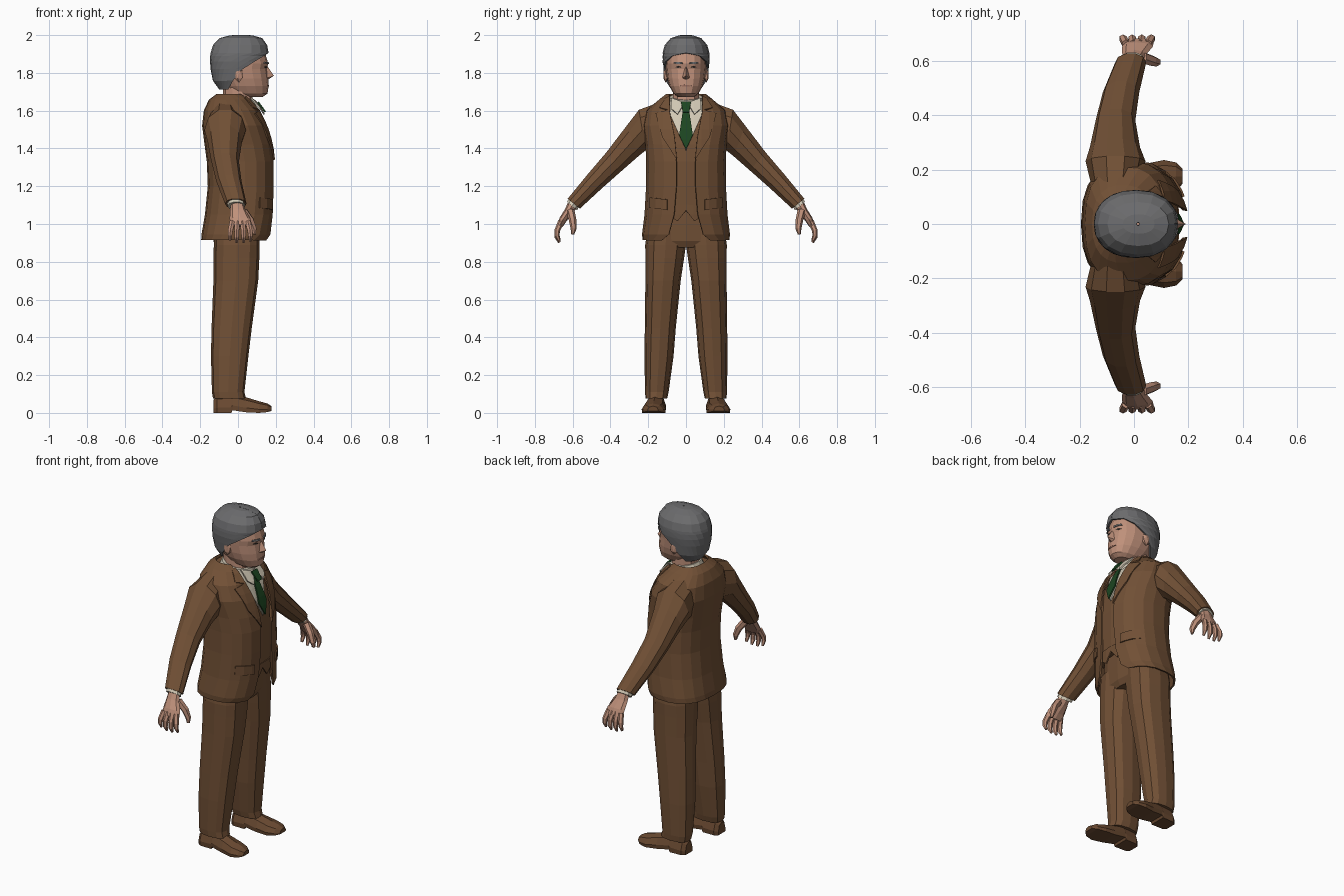
import bpy, bmesh, math
from mathutils import Vector, Matrix

if "Cube" in bpy.data.objects:
    bpy.data.objects.remove(bpy.data.objects["Cube"])

def mat(name, *c):
    m = bpy.data.materials.new(name)
    m.diffuse_color = (*c, 1)
    m.use_nodes = True
    m.node_tree.nodes["Principled BSDF"].inputs["Base Color"].default_value = m.diffuse_color
    return m

BROWN = mat("brown_suit", .165, .08, .036)
SHOE = mat("shoe_brown", .14, .066, .03)
SKIN = mat("skin", .52, .28, .195)
LIP = mat("lip", .36, .17, .125)
HAIR = mat("grey_hair", .15, .15, .155)
SHIRT = mat("cream_shirt", .64, .58, .46)
TIE = mat("green_tie", .012, .06, .015)
DARK = mat("dark_eye", .04, .03, .025)

def finish(name, bm, m, mirror=False, thick=0):
    bmesh.ops.recalc_face_normals(bm, faces=bm.faces[:])
    me = bpy.data.meshes.new(name)
    bm.to_mesh(me)
    bm.free()
    me.materials.append(m)
    o = bpy.data.objects.new(name, me)
    bpy.context.collection.objects.link(o)
    if thick:
        s = o.modifiers.new("thickness", 'SOLIDIFY')
        s.thickness, s.offset = thick, 0
    if mirror:
        k = o.modifiers.new("mirror", 'MIRROR')
        k.use_axis = (False, True, False)
        k.use_mirror_merge = False
    return o

def loft(bm, rings, closed=True):
    vs = [[bm.verts.new(p) for p in r] for r in rings]
    n = len(vs[0])
    for a, b in zip(vs, vs[1:]):
        for i in range(n if closed else n - 1):
            j = (i + 1) % n
            bm.faces.new((a[i], a[j], b[j], b[i]))
    if closed:
        bm.faces.new(vs[0])
        bm.faces.new(vs[-1])

def power(v, p):
    return math.copysign(abs(v) ** p, v)

def z_ring(z, x0, x1, y0, y1, n, e, tilt=0, opening=None):
    """Superellipse at height z; an opening angle leaves a gap at the front."""
    p, pts = 2 / e, []
    for i in range(n):
        a = 2 * math.pi * i / n if opening is None else \
            opening + (2 * math.pi - 2 * opening) * i / (n - 1)
        dx = (x1 - x0) / 2 * power(math.cos(a), p)
        y = (y0 + y1) / 2 + (y1 - y0) / 2 * power(math.sin(a), p)
        pts.append(((x0 + x1) / 2 + dx, y, z - tilt * dx))
    return pts

def solid(name, table, m, n=14, e=2.2, tilt=0):
    bm = bmesh.new()
    loft(bm, [z_ring(z, x0, x1, -w, w, n, e, tilt) for z, x0, x1, w in table])
    return finish(name, bm, m)

def surf_x(table, e, y, z, d):
    """Front surface of a lofted table, moved inward by d."""
    z = min(max(z, table[0][0]), table[-1][0])
    for a, b in zip(table, table[1:]):
        if z <= b[0]:
            break
    t = (z - a[0]) / (b[0] - a[0])
    x0, x1, w = (a[i] + (b[i] - a[i]) * t for i in (1, 2, 3))
    q = min(abs(y) / w, .98)
    return (x0 + x1) / 2 + (x1 - x0) / 2 * (1 - q ** e) ** (1 / e) - d

def plate(name, outline, m, d, table, e, mirror=True, thick=.008):
    """Thin plate cut from a y-z outline and wrapped on a front surface."""
    bm = bmesh.new()
    bm.faces.new([bm.verts.new((0, y, z)) for y, z in outline])
    cuts = [((0, 0, .9 + .05 * i), (0, 0, 1)) for i in range(22)]
    cuts += [((0, .04 * i, 0), (0, 1, 0)) for i in range(-3, 6)]
    for co, no in cuts:
        bmesh.ops.bisect_plane(bm, geom=bm.verts[:] + bm.edges[:] + bm.faces[:],
                               plane_co=co, plane_no=no)
    for v in bm.verts:
        v.co.x = surf_x(table, e, v.co.y, v.co.z, d)
    return finish(name, bm, m, mirror, thick)

def limb(name, sections, m, n=10):
    """Loft through (top y, top z, bottom y, bottom z, centre x, half x)."""
    bm, rings = bmesh.new(), []
    for yt, zt, yb, zb, xc, rx in sections:
        c = Vector((xc, (yt + yb) / 2, (zt + zb) / 2))
        v = Vector((0, (yt - yb) / 2, (zt - zb) / 2))
        rings.append([c + Vector((rx * math.cos(a), 0, 0)) + v * math.sin(a)
                      for a in (2 * math.pi * i / n for i in range(n))])
    loft(bm, rings)
    return finish(name, bm, m, True)

def finger(name, path, radii):
    bm, rings, pts = bmesh.new(), [], [Vector(p) for p in path]
    for i, p in enumerate(pts):
        t = (pts[min(i + 1, len(pts) - 1)] - pts[max(i - 1, 0)]).normalized()
        u = t.cross(Vector((1, 0, 0))).normalized()
        w = t.cross(u)
        rings.append([p + radii[i] * (u * math.cos(k * math.pi / 3) + w * math.sin(k * math.pi / 3))
                      for k in range(6)])
    loft(bm, rings)
    return finish(name, bm, SKIN, True)

# Jacket: open shell (z, back x, front x, half width, half opening)
JE = 2.5
JACKET = [(.915, -.19, .163, .225, .125), (.945, -.188, .174, .228, .09),
          (1.05, -.17, .182, .215, .062), (1.2, -.155, .186, .207, .05),
          (1.33, -.16, .186, .206, .05), (1.42, -.172, .176, .21, .062),
          (1.52, -.185, .148, .225, .08), (1.6, -.176, .11, .205, .092),
          (1.655, -.15, .07, .14, .09), (1.685, -.11, .04, .102, .088)]
bm = bmesh.new()
loft(bm, [z_ring(z, x0, x1, -w, w, 19, JE, 0, math.asin((o / w) ** (JE / 2)))
          for z, x0, x1, w, o in JACKET], False)
finish("jacket", bm, BROWN, False, .01)

# Waistcoat body under the jacket, with its pointed hem
solid("waistcoat", [(1.08, -.14, .161, .19)] +
      [(z, x0 + .02, x1 - .02, w - .02) for z, x0, x1, w, o in JACKET[3:9]], BROWN, 20, JE)
plate("waistcoat_hem", [(0, 1.07), (.045, 1.015), (.09, 1.045), (.09, 1.1), (0, 1.1)],
      BROWN, .02, JACKET, JE)

# Lapels, jacket collar and pocket flaps
plate("lapel", [(.048, 1.34), (.06, 1.46), (.088, 1.605), (.16, 1.585), (.125, 1.46)],
      BROWN, -.009, JACKET, JE)
plate("jacket_collar", [(.088, 1.6), (.086, 1.675), (.108, 1.665), (.14, 1.615)],
      BROWN, -.01, JACKET, JE)
plate("pocket_flap", [(.1, 1.075), (.1, 1.13), (.19, 1.14), (.193, 1.085)],
      BROWN, -.009, JACKET, JE)

# Shirt front, shirt collar and tie
plate("shirt_front", [(0, 1.39), (.085, 1.58), (.085, 1.65), (0, 1.65)], SHIRT, .013, JACKET, JE)
solid("shirt_collar", [(1.6, -.1, .098, .098), (1.64, -.098, .098, .097),
                       (1.672, -.085, .088, .088)], SHIRT, 14, 2.2, .2)
plate("collar_point", [(.008, 1.64), (.075, 1.665), (.078, 1.61), (.045, 1.58)],
      SHIRT, -.02, JACKET, JE)
plate("tie_blade", [(-.015, 1.61), (.015, 1.61), (.036, 1.47), (0, 1.395), (-.036, 1.47)],
      TIE, -.002, JACKET, JE, False)
plate("tie_knot", [(-.026, 1.645), (.026, 1.645), (.017, 1.592), (-.017, 1.592)],
      TIE, -.03, JACKET, JE, False)

# Sleeves, cuffs and palms
limb("sleeve", [(.13, 1.655, .14, 1.38, -.07, .085), (.25, 1.61, .212, 1.385, -.068, .11),
                (.315, 1.525, .25, 1.355, -.07, .092), (.425, 1.38, .335, 1.282, -.068, .073),
                (.525, 1.262, .44, 1.19, -.048, .067), (.628, 1.135, .56, 1.08, -.012, .057)], BROWN)
limb("shirt_cuff", [(.615, 1.145, .56, 1.1, -.015, .045),
                    (.632, 1.118, .575, 1.072, -.008, .047)], SHIRT)
limb("palm", [(.62, 1.125, .577, 1.085, -.005, .034), (.64, 1.08, .602, 1.055, .0, .043),
              (.668, 1.035, .632, 1.015, .012, .056), (.682, .998, .652, .985, .017, .056)], SKIN, 8)

# Fingers and thumb
for i, x in enumerate((-.042, -.013, .018, .048)):
    dz = (.012, 0, 0, .008)[i]
    finger("finger", [(x * .9 + .008, .662, 1.012), (x * 1.15 + .008, .682, .965),
                      (x * 1.2 + .008, .683, .93 + dz), (x * 1.2 + .008, .67, .902 + dz)],
           (.016, .015, .013, .007))
finger("thumb", [(.03, .612, 1.068), (.066, .6, 1.02), (.084, .595, .975), (.088, .6, .945)],
       (.022, .02, .016, .008))

# Trousers: hips plus two tapering legs (z, back x, front x, inner y, outer y)
solid("trouser_hips", [(.875, -.12, .1, .09), (.91, -.13, .115, .19), (1.0, -.13, .118, .2),
                       (1.12, -.12, .12, .18)], BROWN, 16, 2.6)
LEG = [(.075, -.132, .042, .1, .214), (.11, -.138, .034, .092, .217), (.3, -.143, .055, .066, .22),
       (.45, -.14, .073, .054, .218), (.7, -.13, .107, .028, .215), (.82, -.13, .113, .01, .215),
       (.89, -.128, .115, 0, .216), (1.0, -.125, .115, 0, .2)]
bm = bmesh.new()
loft(bm, [z_ring(z, x0, x1, y0, y1, 12, 2.5) for z, x0, x1, y0, y1 in LEG])
finish("trouser_leg", bm, BROWN, True)

# Shoes: sections along x (x, centre y, half width, bottom z, top z)
bm, rings = bmesh.new(), []
for x, c, w, b, t in [(-.13, .157, .034, 0, .07), (-.11, .157, .05, 0, .09), (-.035, .158, .052, 0, .1),
                      (-.03, .158, .052, .014, .1), (.045, .164, .058, .003, .082),
                      (.11, .171, .064, 0, .062), (.155, .174, .052, .004, .05), (.178, .175, .028, .01, .036)]:
    rings.append([(x, c + k * w, b + h * (t - b)) for k, h in
                  ((-.95, 0), (-1, .3), (-.7, .8), (0, 1), (.7, .8), (1, .3), (.95, 0))])
loft(bm, rings)
finish("shoe", bm, SHOE, True)

# Head and neck
HEAD = [(1.672, .01, .13, .042), (1.69, -.045, .156, .066), (1.73, -.08, .162, .088),
        (1.77, -.105, .16, .099), (1.82, -.12, .153, .105), (1.85, -.125, .16, .107),
        (1.9, -.125, .145, .106), (1.95, -.1, .12, .08)]
solid("head", HEAD, SKIN, 16)
solid("neck", [(1.58, -.075, .085, .075), (1.73, -.08, .07, .07)], SKIN, 10)

# Hair: shell open around the face (z, back x, front x, half width, opening degrees)
bm = bmesh.new()
loft(bm, [z_ring(z, x0, x1, -w, w, 17, 2.2, 0, math.radians(o)) for z, x0, x1, w, o in
          [(1.715, -.095, .11, .086, 122), (1.76, -.128, .14, .106, 102), (1.82, -.14, .15, .115, 84),
           (1.86, -.143, .155, .12, 60), (1.89, -.142, .157, .12, 34), (1.905, -.14, .157, .119, 0),
           (1.945, -.128, .15, .108, 0), (1.98, -.095, .125, .078, 0), (1.994, -.04, .075, .035, 0),
           (1.996, .01, .02, .005, 0)]], False)
finish("hair", bm, HAIR, False, .01)

# Nose
bm = bmesh.new()
v = [bm.verts.new(p) for p in ((.15, 0, 1.845), (.19, 0, 1.785), (.155, 0, 1.762),
                               (.148, .024, 1.77), (.148, -.024, 1.77))]
for f in ((0, 3, 1), (0, 1, 4), (1, 3, 2), (1, 2, 4), (0, 2, 3), (0, 4, 2)):
    bm.faces.new([v[i] for i in f])
finish("nose", bm, SKIN)

# Ears
bm = bmesh.new()
bmesh.ops.create_icosphere(bm, subdivisions=1, radius=1, matrix=Matrix.Translation((.005, .108, 1.79))
                           @ Matrix.Diagonal((.024, .014, .042, 1)))
finish("ear", bm, SKIN, True)

# Brows, eyes and mouth
plate("brow", [(.018, 1.847), (.065, 1.85), (.06, 1.858), (.02, 1.856)], HAIR, -.002, HEAD, 2.2)
plate("eye", [(.026, 1.83), (.042, 1.826), (.056, 1.831), (.042, 1.837)], DARK, 0, HEAD, 2.2, True, .006)
plate("mouth", [(-.032, 1.731), (0, 1.727), (.032, 1.731), (.01, 1.737), (-.01, 1.737)],
      LIP, 0, HEAD, 2.2, False, .006)
